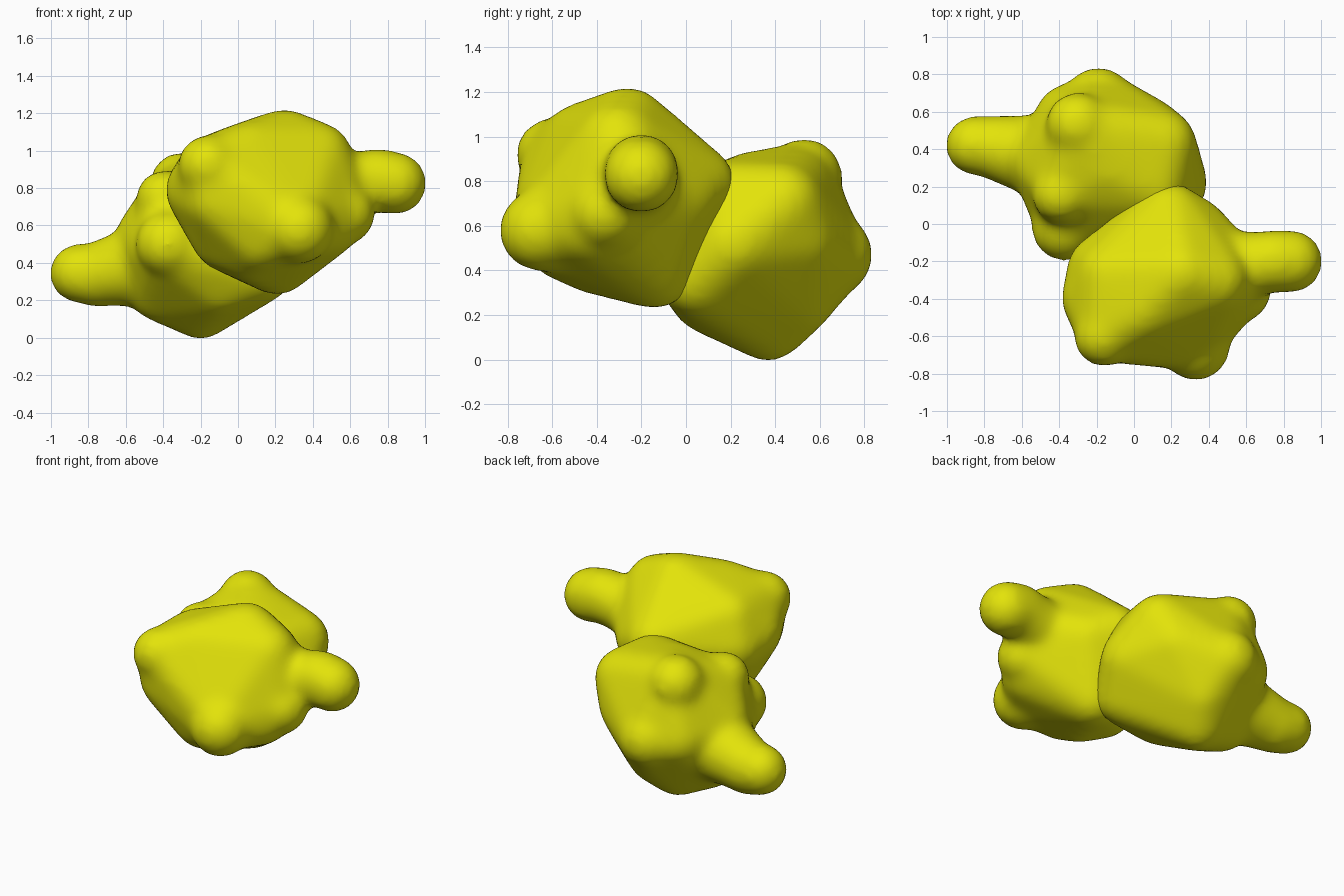
import bpy, bmesh
from mathutils import Matrix

GROW = 0.016  # offsets the shrinkage of the smoothing

mat = bpy.data.materials.new("yellow")
mat.diffuse_color = (0.77, 0.77, 0.003, 1)


def hull(bm, balls):
    """Add the convex hull of a group of balls (x, y, z, radius)."""
    part = bmesh.new()
    for x, y, z, r in balls:
        bmesh.ops.create_icosphere(part, subdivisions=3, radius=r + GROW,
                                   matrix=Matrix.Translation((x, y, z)))
    out = bmesh.ops.convex_hull(part, input=part.verts)
    junk = {g for g in out["geom_interior"] + out["geom_unused"]
            if isinstance(g, bmesh.types.BMVert)}
    bmesh.ops.delete(part, geom=list(junk), context='VERTS')
    me = bpy.data.meshes.new("tmp")
    part.to_mesh(me)
    part.free()
    bm.from_mesh(me)
    bpy.data.meshes.remove(me)


def lobe(name, core, limbs):
    """Rounded core plus limbs, fused by remeshing and smoothed."""
    bm = bmesh.new()
    hull(bm, core)
    for limb in limbs:
        hull(bm, limb)
    me = bpy.data.meshes.new(name)
    bm.to_mesh(me)
    bm.free()
    ob = bpy.data.objects.new(name, me)
    bpy.context.collection.objects.link(ob)
    me.materials.append(mat)
    rm = ob.modifiers.new("fuse", 'REMESH')
    rm.mode = 'VOXEL'
    rm.voxel_size = 0.025
    rm.use_smooth_shade = True
    sm = ob.modifiers.new("soften", 'SMOOTH')
    sm.factor = 0.5
    sm.iterations = 22
    return ob


# Front lobe: body, then knobs and the arm to the right
lobe("front_lobe", [
    (0.25, -0.26, 1.05, 0.16), (0.42, -0.30, 0.96, 0.18),
    (0.19, 0.04, 0.78, 0.17), (0.21, -0.14, 0.40, 0.16),
    (-0.21, -0.40, 0.79, 0.165), (-0.13, -0.27, 0.91, 0.16),
    (-0.18, -0.24, 0.75, 0.165), (-0.07, -0.36, 0.53, 0.16),
    (0.34, -0.03, 0.73, 0.15), (0.24, -0.12, 0.92, 0.16),
    (0.47, -0.42, 0.60, 0.16), (0.08, -0.42, 0.46, 0.15),
    (-0.14, -0.57, 0.91, 0.155), (0.05, -0.46, 0.98, 0.16),
    (0.30, -0.61, 0.59, 0.16), (-0.12, -0.56, 0.74, 0.16),
    (0.12, -0.55, 0.52, 0.15), (0.53, -0.35, 0.67, 0.16),
    (0.46, -0.18, 0.78, 0.16),
], [
    [(-0.16, -0.60, 0.92, 0.15), (0.05, -0.35, 0.85, 0.22)],
    [(0.33, -0.655, 0.58, 0.17), (0.25, -0.40, 0.65, 0.26)],
    [(0.57, -0.36, 0.66, 0.15), (0.35, -0.32, 0.75, 0.2)],
    [(0.84, -0.20, 0.825, 0.155), (0.74, -0.20, 0.845, 0.155)],
    [(0.75, -0.20, 0.84, 0.15), (0.50, -0.23, 0.80, 0.17)],
])

# Back lobe: body, then knobs and the arm to the left
lobe("back_lobe", [
    (-0.20, 0.37, 0.16, 0.155), (0.12, 0.06, 0.37, 0.17),
    (0.21, 0.22, 0.52, 0.17), (0.15, 0.43, 0.70, 0.17),
    (-0.15, 0.30, 0.76, 0.16), (-0.48, 0.32, 0.54, 0.16),
    (-0.34, 0.02, 0.48, 0.17), (-0.42, 0.32, 0.25, 0.15),
    (-0.17, 0.62, 0.46, 0.18), (0.10, 0.20, 0.71, 0.17),
    (-0.26, 0.50, 0.79, 0.165), (-0.35, 0.57, 0.49, 0.165),
    (0.08, 0.50, 0.55, 0.16), (-0.37, 0.22, 0.70, 0.16),
    (-0.10, 0.10, 0.28, 0.15), (-0.12, 0.50, 0.26, 0.14),
    (-0.42, 0.13, 0.46, 0.15),
], [
    [(-0.30, 0.53, 0.82, 0.16), (-0.20, 0.35, 0.60, 0.2)],
    [(-0.19, 0.65, 0.47, 0.175), (-0.15, 0.40, 0.48, 0.25)],
    [(-0.39, 0.16, 0.74, 0.145), (-0.25, 0.25, 0.55, 0.2)],
    [(-0.37, -0.02, 0.50, 0.165), (-0.2, 0.2, 0.48, 0.22)],
    [(-0.85, 0.42, 0.345, 0.145), (-0.74, 0.41, 0.33, 0.155)],
    [(-0.75, 0.41, 0.34, 0.155), (-0.45, 0.35, 0.40, 0.22)],
])
